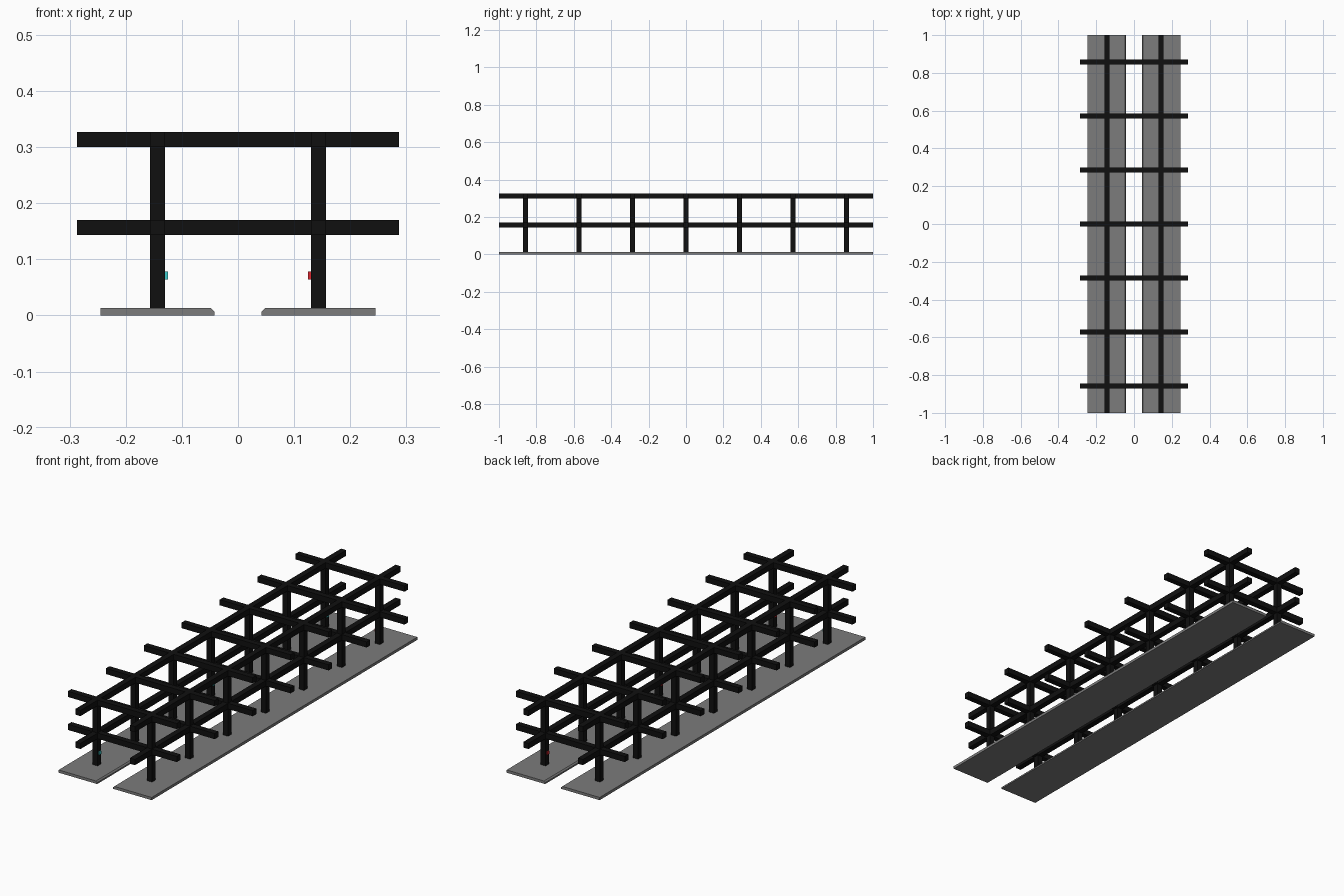
import bpy

if "Cube" in bpy.data.objects:
    bpy.data.objects.remove(bpy.data.objects["Cube"])

BEAM = 0.027          # square beam thickness
PITCH = 2 / 7         # spacing of the frames
SIDE = 0.1435         # x of post rows


def material(name, rgb):
    m = bpy.data.materials.new(name)
    m.diffuse_color = (*rgb, 1)
    m.use_nodes = True
    m.node_tree.nodes["Principled BSDF"].inputs["Base Color"].default_value = m.diffuse_color
    return m


def mesh_object(name, verts, faces, mat):
    me = bpy.data.meshes.new(name)
    me.from_pydata(verts, [], faces)
    me.materials.append(mat)
    ob = bpy.data.objects.new(name, me)
    bpy.context.collection.objects.link(ob)
    return ob


def box(name, x, y, z, mat):
    """Box from (min, max) pairs."""
    verts = [(a, b, c) for a in x for b in y for c in z]
    faces = [(0, 1, 3, 2), (4, 6, 7, 5), (0, 4, 5, 1),
             (2, 3, 7, 6), (0, 2, 6, 4), (1, 5, 7, 3)]
    return mesh_object(name, verts, faces, mat)


def span(c, size):
    return (c - size / 2, c + size / 2)


black = material("black_metal", (0.005, 0.005, 0.005))
grey = material("slab_grey", (0.2, 0.2, 0.2))
teal = material("teal_light", (0.05, 0.6, 0.6))
red = material("red_light", (0.7, 0.02, 0.03))

frames = [(i - 3) * PITCH for i in range(7)]
levels = (0.1565, 0.3135)

for s, side, lamp in ((-1, "left", teal), (1, "right", red)):
    # floor slab with a chamfer on the inner top edge
    prof = [(0.245, 0), (0.042, 0), (0.042, 0.007), (0.048, 0.013), (0.245, 0.013)]
    if s > 0:
        prof.reverse()
    n = len(prof)
    verts = [(s * x, y, z) for y in (-1, 1) for x, z in prof]
    faces = [tuple(range(n)), tuple(range(2 * n - 1, n - 1, -1))]
    faces += [((i + 1) % n, i, n + i, n + (i + 1) % n) for i in range(n)]
    mesh_object(side + "_floor_slab", verts, faces, grey)

    # lengthwise rails
    for z in levels:
        box(side + "_long_rail", span(s * SIDE, BEAM), (-1, 1), span(z, BEAM), black)

    # posts, with a small light on the inner face of every third one
    for i, y in enumerate(frames):
        box(side + "_post", span(s * SIDE, BEAM), span(y, BEAM), (0.013, 0.31), black)
        if i % 3 == 0:
            box(side + "_light", span(s * 0.1285, 0.007), span(y, 0.014),
                span(0.0715, 0.014), lamp)

# crosswise beams
for y in frames:
    for z in levels:
        box("cross_beam", (-0.287, 0.287), span(y, BEAM), span(z, BEAM), black)
